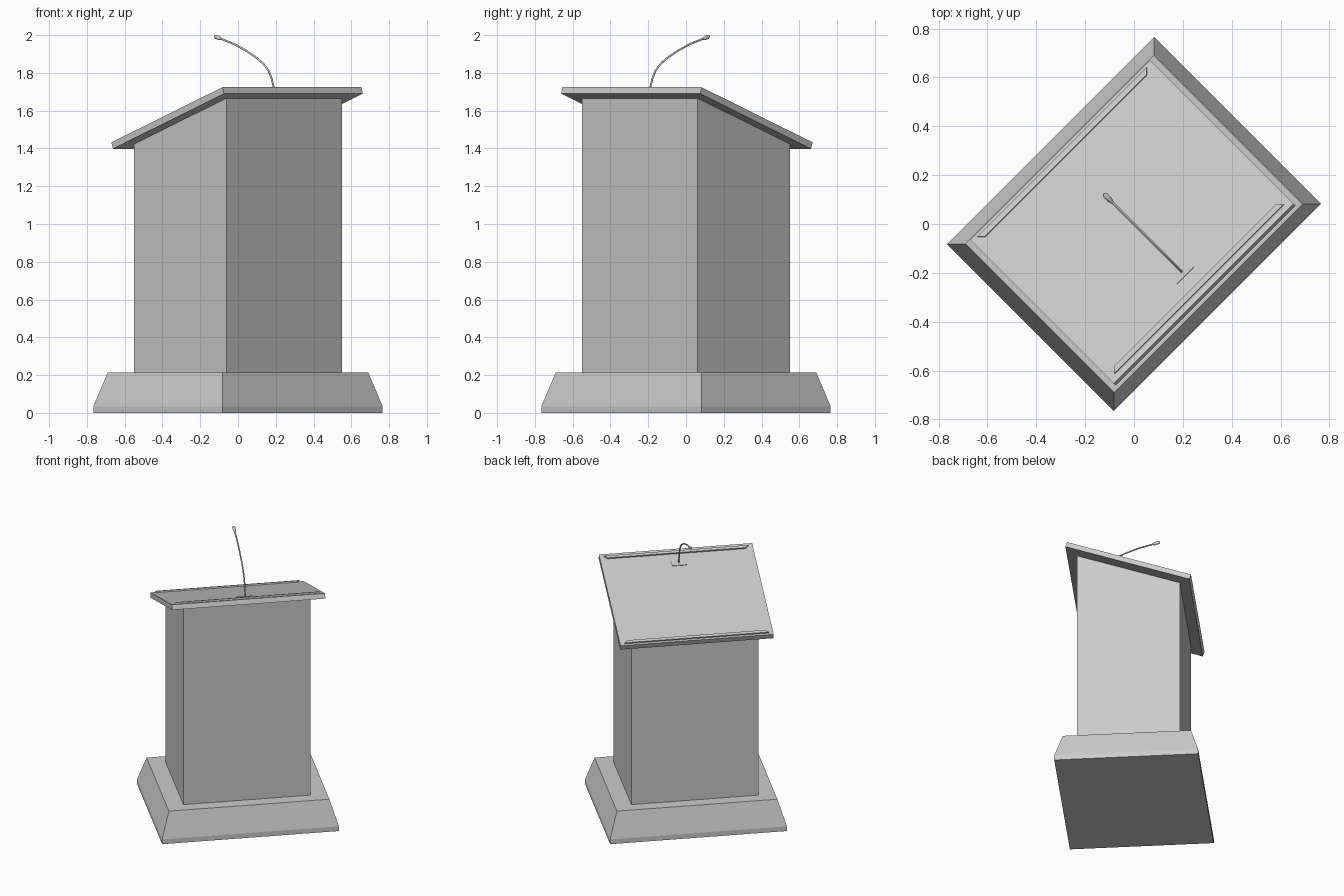
import bpy, bmesh, math
from mathutils import Matrix, Vector

if "Cube" in bpy.data.objects:
    bpy.data.objects.remove(bpy.data.objects["Cube"])

TURN = Matrix.Rotation(math.radians(45), 4, 'Z')   # lectern stands diagonally
TILT = math.atan(0.351)                            # slope of the reading desk
# desk frame: origin on the high edge, y runs down the slope
DESK = TURN @ Matrix.Translation((0, -0.403, 1.724)) @ Matrix.Rotation(-TILT, 4, 'X')


def loft(name, rings, matrix):
    """Closed solid through a stack of rings with equal point counts."""
    bm = bmesh.new()
    loops = [[bm.verts.new(p) for p in r] for r in rings]
    n = len(loops[0])
    bm.faces.new(loops[0])
    bm.faces.new(loops[-1])
    for a, b in zip(loops, loops[1:]):
        for i in range(n):
            j = (i + 1) % n
            bm.faces.new((a[i], a[j], b[j], b[i]))
    bmesh.ops.recalc_face_normals(bm, faces=bm.faces)
    bm.transform(matrix)
    me = bpy.data.meshes.new(name)
    bm.to_mesh(me)
    bm.free()
    ob = bpy.data.objects.new(name, me)
    bpy.context.collection.objects.link(ob)
    return ob


def rect(x, y0, y1, z0, z1=None):
    """Rectangle whose y0 edge lies at z0 and y1 edge at z1."""
    z1 = z0 if z1 is None else z1
    return [(-x, y0, z0), (x, y0, z0), (x, y1, z1), (-x, y1, z1)]


def tube(name, path, radii, sides=10):
    """Round tube along a path in the local y-z plane."""
    pts = [Vector((0, y, z)) for y, z in path]
    rings = []
    for i, p in enumerate(pts):
        t = (pts[min(i + 1, len(pts) - 1)] - pts[max(i - 1, 0)]).normalized()
        side = Vector((1, 0, 0))
        up = t.cross(side)
        rings.append([p + radii[i] * (side * math.cos(a) + up * math.sin(a))
                      for a in (2 * math.pi * k / sides for k in range(sides))])
    ob = loft(name, rings, TURN)
    bpy.context.view_layer.objects.active = ob
    ob.select_set(True)
    bpy.ops.object.shade_smooth_by_angle(angle=math.radians(40))
    ob.select_set(False)


# plinth with sloped sides
loft("plinth", [rect(0.60, -0.483, 0.483, 0), rect(0.60, -0.483, 0.483, 0.035),
                rect(0.545, -0.43, 0.43, 0.215)], TURN)

# column cut to the desk slope
loft("column", [rect(0.432, -0.345, 0.345, 0.215),
                rect(0.432, -0.345, 0.345, 1.67, 1.428)], TURN)

# sloping desk board
LEN = 0.831 / math.cos(TILT)
loft("desk_board", [rect(0.52, 0, LEN, -0.036), rect(0.52, 0, LEN, 0)], DESK)

# thin lips along the high and low edges, ends chamfered inward
for name, outer, inner in (("upper_lip", 0.026, 0.048),
                           ("lower_lip", LEN - 0.015, LEN - 0.038)):
    loft(name, [[(-0.49, outer, z), (0.49, outer, z), (0.468, inner, z), (-0.468, inner, z)]
                for z in (-0.002, 0.01)], DESK)

# microphone mounting plate
loft("microphone_plate", [rect(0.05, 0.11, 0.162, z) for z in (-0.002, 0.004)], DESK)

# gooseneck and microphone head, as (distance to the speaker, height)
neck = [(-0.276, 1.675), (-0.267, 1.725), (-0.252, 1.77), (-0.228, 1.812), (-0.19, 1.848),
        (-0.135, 1.882), (-0.06, 1.918), (0.03, 1.953), (0.13, 1.981)]
tube("gooseneck", neck, [0.005] * len(neck))
tube("microphone_head", [(0.125, 1.979), (0.135, 1.982), (0.165, 1.991), (0.174, 1.993)],
     [0.006, 0.010, 0.011, 0.007])
